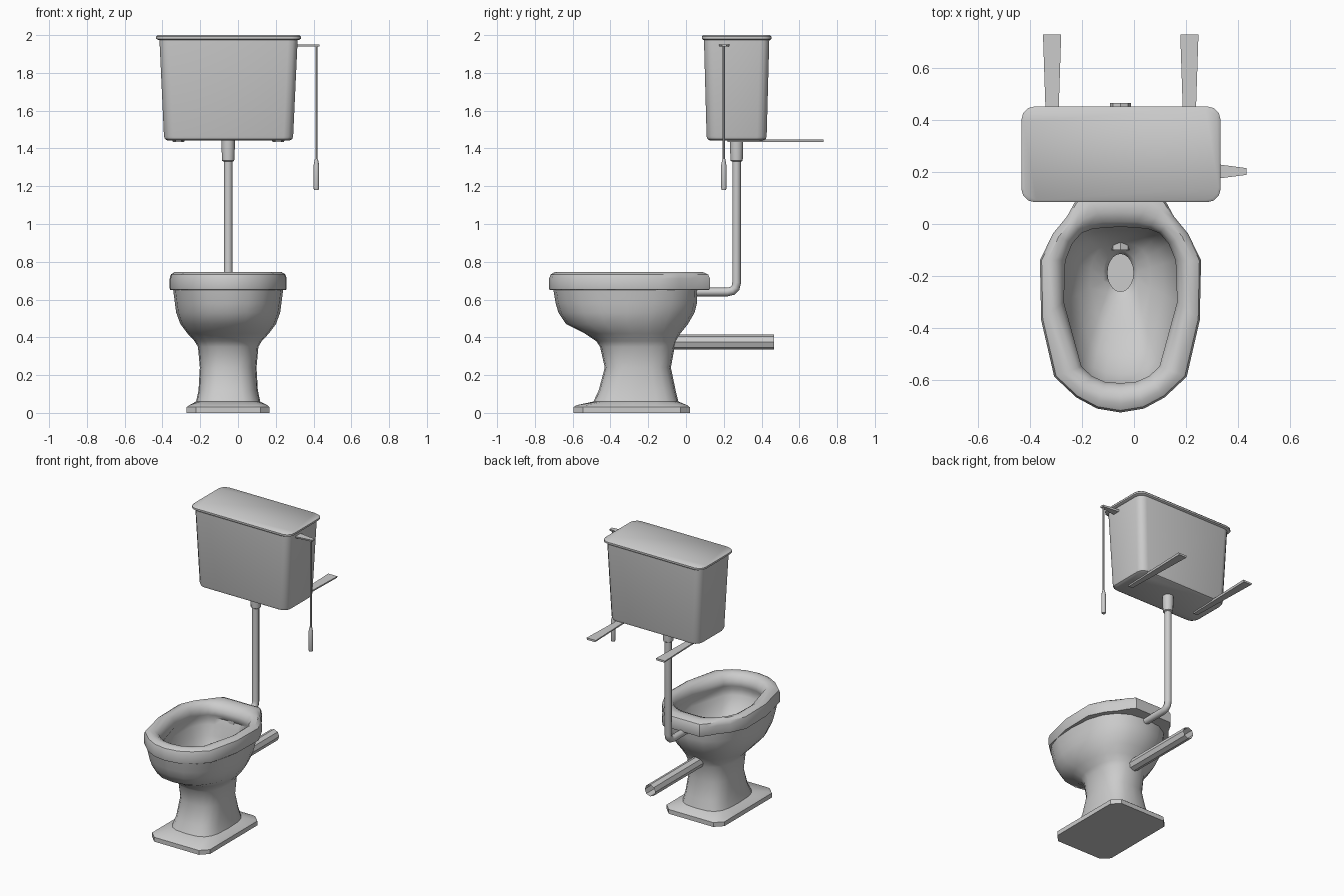
import bpy, bmesh, math
from mathutils import Vector

if "Cube" in bpy.data.objects:
    bpy.data.objects.remove(bpy.data.objects["Cube"])

CX = -0.052  # centre line of pan, pipes and cistern


def loft(name, rings, cap_start=True, cap_end=True, angle=40):
    """Skin a list of equal-length point rings into one smooth mesh."""
    bm = bmesh.new()
    vs = [[bm.verts.new(p) for p in r] for r in rings]
    n = len(vs[0])
    for a, b in zip(vs, vs[1:]):
        for i in range(n):
            j = (i + 1) % n
            bm.faces.new((a[i], a[j], b[j], b[i]))
    if cap_start:
        bm.faces.new(vs[0][::-1])
    if cap_end:
        bm.faces.new(vs[-1])
    bmesh.ops.recalc_face_normals(bm, faces=bm.faces)
    me = bpy.data.meshes.new(name)
    bm.to_mesh(me)
    bm.free()
    ob = bpy.data.objects.new(name, me)
    bpy.context.collection.objects.link(ob)
    bpy.ops.object.select_all(action='DESELECT')
    ob.select_set(True)
    bpy.context.view_layer.objects.active = ob
    bpy.ops.object.shade_smooth_by_angle(angle=math.radians(angle))
    return ob


def mirror_ring(half, z):
    """Half outline (offset, y) -> full ring around the centre line."""
    full = half + [(-x, y) for x, y in half[-2:0:-1]]
    return [(CX + x, y, z) for x, y in full]


def mix(a, b, t):
    return [(p[0] + (q[0] - p[0]) * t, p[1] + (q[1] - p[1]) * t) for p, q in zip(a, b)]


def oval(front, back, w, p=2.0):
    """Half superellipse, 11 points from front to back."""
    out = []
    for i in range(11):
        a = math.pi * i / 10
        s, c = abs(math.sin(a)) ** (2 / p), math.cos(a)
        c = math.copysign(abs(c) ** (2 / p), c)
        out.append((0 if i in (0, 10) else w * s, (front + back) / 2 - c * (back - front) / 2))
    return out


def foot(g):
    """Half outline of the chamfered foot, shrunk by g."""
    w, f, b = 0.22 - g, -0.595 + g, 0.02 - g
    return [(0, f), (w * .42, f), (w - .05, f), (w, f + .05), (w, -.42), (w, -.29),
            (w, -.15), (w, b - .05), (w - .05, b), (w * .42, b), (0, b)]


# pan: foot, pedestal, rolled rim and hollow bowl in one skin
outer = [(0, -.725), (.09, -.71), (.17, -.667), (.255, -.587), (.305, -.37), (.31, -.14),
         (.26, -.037), (.205, .03), (.175, .085), (.14, .127), (0, .127)]
inner = [(0, -.612), (.06, -.607), (.11, -.585), (.15, -.548), (.218, -.3), (.212, -.14),
         (.185, -.075), (.15, -.035), (.11, -.02), (.055, -.013), (0, -.012)]
sump = oval(-.26, -.115, .05)
rings = [mirror_ring(foot(0), 0), mirror_ring(foot(0), .03), mirror_ring(foot(.012), .04)]
for z, f, b, w, p in [(.06, -.49, -.04, .17, 3.2), (.12, -.462, -.055, .157, 3),
                      (.24, -.43, -.08, .15, 2.6), (.35, -.455, -.06, .16, 2.4),
                      (.38, -.475, -.05, .178, 2.3), (.42, -.535, -.03, .215, 2.3),
                      (.47, -.635, .01, .253, 2.3), (.53, -.675, .045, .275, 2.3),
                      (.58, -.69, .058, .282, 2.4), (.65, -.702, .06, .291, 2.5)]:
    rings.append(mirror_ring(oval(f, b, w, p), z))
for t, z in [(.02, .652), (0, .66), (0, .71), (.07, .733), (.3, .747), (.6, .744),
             (.85, .728), (1, .695), (1, .665), (.88, .64)]:
    rings.append(mirror_ring(mix(outer, inner, t), z))
for t, z in [(-.02, .6), (.1, .53), (.3, .46), (.6, .41), (.9, .375), (1, .355), (1, .28)]:
    rings.append(mirror_ring(mix(inner, sump, t), z))
loft("toilet_pan", rings)


# cistern body and lid
def round_rect(hx, hy, z, r=.05, seg=3):
    pts = []
    for k, (sx, sy) in enumerate([(1, 1), (-1, 1), (-1, -1), (1, -1)]):
        for i in range(seg + 1):
            a = math.pi / 2 * (k + i / seg)
            pts.append((-.05 + sx * (hx - r) + r * math.cos(a),
                        .268 + sy * (hy - r) + r * math.sin(a), z))
    return pts


loft("cistern", [round_rect(*s) for s in [(.325, .143, 1.443), (.337, .155, 1.45),
                                         (.342, .159, 1.465), (.366, .173, 1.978)]])
loft("cistern_lid", [round_rect(*s) for s in [(.37, .176, 1.973), (.383, .184, 1.98),
                                             (.383, .184, 1.992), (.375, .176, 2.0)]])


# round parts along an axis
def turned(name, base, axis, profile, sides=12, caps=True):
    """Profile is a list of (radius, distance along axis)."""
    q = Vector((0, 0, 1)).rotation_difference(Vector(axis))
    rings = [[Vector(base) + q @ Vector((r * math.cos(2 * math.pi * i / sides),
                                         r * math.sin(2 * math.pi * i / sides), d))
              for i in range(sides)] for r, d in profile]
    return loft(name, rings, caps, caps)


turned("pipe_collar", (CX, .268, 0), (0, 0, 1), [(.025, 1.33), (.032, 1.335), (.035, 1.4), (.035, 1.446)])
turned("waste_pipe", (CX, 0, .375), (0, 1, 0), [(.04, -.1), (.04, .466)], 8, False)
turned("pull_chain", (.415, .2, 0), (0, 0, 1), [(.006, 1.33), (.006, 1.945)], 8)
turned("pull_handle", (.415, .2, 0), (0, 0, 1),
       [(.012, 1.18), (.015, 1.19), (.015, 1.31), (.008, 1.345)], 10)

# flush pipe, bent into the back of the pan
cu = bpy.data.curves.new("flush_pipe", 'CURVE')
cu.dimensions = '3D'
cu.bevel_depth, cu.bevel_resolution, cu.use_fill_caps = .023, 2, True
path = [(.268, 1.4), (.268, .69), (.262, .662), (.246, .646), (.218, .64), (0, .64)]
sp = cu.splines.new('POLY')
sp.points.add(len(path) - 1)
for pt, (y, z) in zip(sp.points, path):
    pt.co = (CX, y, z, 1)
sp.use_smooth = True
bpy.context.collection.objects.link(bpy.data.objects.new("flush_pipe", cu))


# tapered flat bars: wall brackets and flush lever
def bar(name, start, end, w0, w1, h):
    a, b = Vector(start), Vector(end)
    side = (b - a).normalized().cross(Vector((0, 0, 1)))
    up = Vector((0, 0, h / 2))
    return loft(name, [[p + side * w + up, p - side * w + up, p - side * w * .85 - up,
                        p + side * w * .85 - up] for p, w in ((a, w0), (b, w1))], angle=20)


for label, x in (("left", -.315), ("right", .213)):
    bar(label + "_bracket", (x, .22, 1.441), (x, .728, 1.441), .018, .035, .013)
bar("flush_lever", (.28, .202, 1.945), (.432, .202, 1.945), .033, .013, .012)
